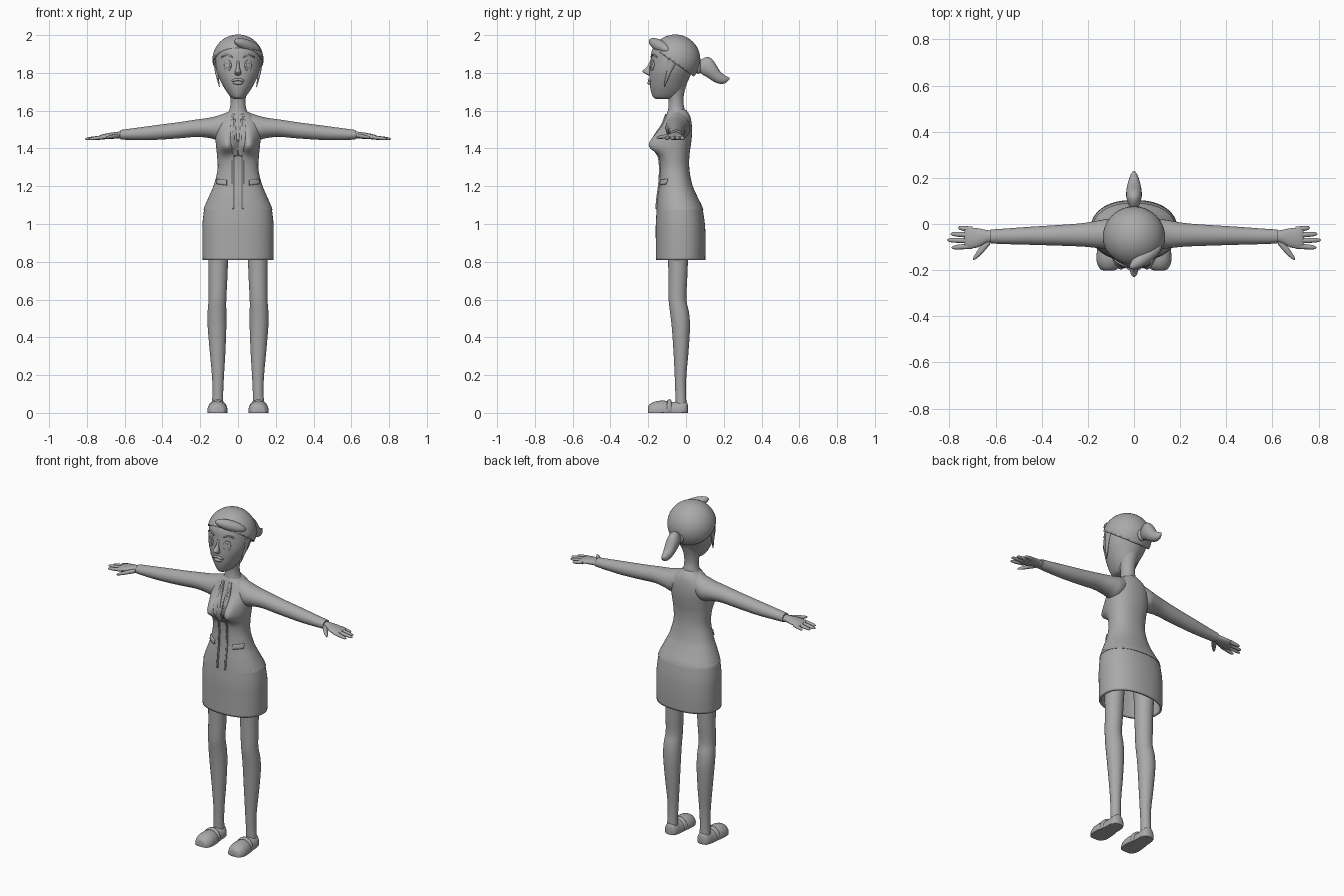
import bpy, bmesh, math
from mathutils import Vector, Matrix
from mathutils.bvhtree import BVHTree

grey = bpy.data.materials.new("plain grey")
grey.diffuse_color = (0.4, 0.4, 0.4, 1)


def finish(name, bm, mirror=False, thick=0, angle=50):
    bmesh.ops.recalc_face_normals(bm, faces=bm.faces)
    me = bpy.data.meshes.new(name)
    bm.to_mesh(me)
    bm.free()
    me.materials.append(grey)
    ob = bpy.data.objects.new(name, me)
    bpy.context.collection.objects.link(ob)
    bpy.ops.object.select_all(action='DESELECT')
    bpy.context.view_layer.objects.active = ob
    ob.select_set(True)
    bpy.ops.object.shade_smooth_by_angle(angle=math.radians(angle))
    if thick:
        mod = ob.modifiers.new("thickness", 'SOLIDIFY')
        mod.thickness, mod.offset = thick, 0
    if mirror:
        ob.modifiers.new("mirror", 'MIRROR')
    return ob


def smooth_rows(rows, steps):
    """Catmull-Rom interpolation of section rows."""
    out, n = [], len(rows)
    for i in range(n - 1):
        p = [rows[max(0, min(n - 1, i + k))] for k in (-1, 0, 1, 2)]
        for s in range(steps):
            t = s / steps
            out.append([0.5 * (2*b + (c-a)*t + (2*a-5*b+4*c-d)*t*t + (3*b-a-3*c+d)*t**3)
                        for a, b, c, d in zip(*p)])
    return out + [list(rows[-1])]


def loft(rows, axis='z', sides=32, steps=5, caps=True, square=1.0, shape=None):
    """Rows are (position, low a, high a, low b, high b) across the axis."""
    bm = bmesh.new()
    rings = []
    for p, a0, a1, b0, b1 in smooth_rows(rows, steps):
        ring = []
        for k in range(sides):
            t = 2 * math.pi * k / sides
            c, s = math.cos(t), math.sin(t)
            a = (a0 + a1) / 2 + (a1 - a0) / 2 * math.copysign(abs(c) ** square, c)
            b = (b0 + b1) / 2 + (b1 - b0) / 2 * math.copysign(abs(s) ** square, s)
            co = Vector({'z': (a, b, p), 'x': (p, a, b), 'y': (a, p, b)}[axis])
            ring.append(bm.verts.new(shape(co) if shape else co))
        rings.append(ring)
    for r, q in zip(rings, rings[1:]):
        for k in range(sides):
            j = (k + 1) % sides
            bm.faces.new((r[k], r[j], q[j], q[k]))
    if caps:
        bm.faces.new(rings[0])
        bm.faces.new(rings[-1])
    return bm


def sym(rows):
    return [(z, -w, w, y0, y1) for z, w, y0, y1 in rows]


def ball(center, radii, rot=(0, 0, 0), seg=24):
    bm = bmesh.new()
    bmesh.ops.create_uvsphere(bm, u_segments=seg, v_segments=seg // 2, radius=1)
    m = Matrix.Translation(center)
    for ang, ax in zip(rot[::-1], 'ZYX'):
        m = m @ Matrix.Rotation(math.radians(ang), 4, ax)
    bm.transform(m @ Matrix.Diagonal((*radii, 1)))
    return bm


def plate(name, tree, outline, n=16, m=6, thick=0.009):
    """Thin mirrored strip laid on a front surface; outline(t) gives its two edge points."""
    bm = bmesh.new()
    grid = []
    for i in range(n + 1):
        (xa, za), (xb, zb) = outline(i / n)
        row = []
        for j in range(m + 1):
            x, z = xa + (xb - xa) * j / m, za + (zb - za) * j / m
            hit = tree.ray_cast(Vector((x, -1, z)), Vector((0, 1, 0)))[0]
            row.append(bm.verts.new((x, (hit.y if hit else -0.1) - 0.002, z)))
        grid.append(row)
    for r, q in zip(grid, grid[1:]):
        for j in range(m):
            bm.faces.new((r[j], r[j + 1], q[j + 1], q[j]))
    return finish(name, bm, True, thick)


# Jacket body with the bust pushed forward
def bust(co):
    if co.y < -0.06:
        dz = co.z - 1.415
        fall = math.exp(-((abs(co.x) - 0.062) / 0.042) ** 2 - (dz / (0.075 if dz > 0 else 0.04)) ** 2)
        co.y -= 0.062 * fall * min(1, (-0.06 - co.y) / 0.04)
    return co


jacket = loft(sym([(1.075, .183, -.157, .092), (1.10, .174, -.155, .083), (1.15, .152, -.15, .058),
                   (1.21, .127, -.142, .033), (1.29, .108, -.138, .018), (1.36, .111, -.142, .018),
                   (1.42, .117, -.145, .026), (1.48, .122, -.138, .032), (1.53, .115, -.122, .03),
                   (1.57, .085, -.108, .022), (1.595, .05, -.098, .008), (1.605, .04, -.09, -.002)]),
              sides=64, square=0.9, shape=bust)
body_tree = BVHTree.FromBMesh(jacket)
finish("jacket", jacket)

# Jacket front edges, lapels and pocket flaps
plate("jacket_front_edge", body_tree, lambda t: ((.022, 1.08 + .49 * t), (.030, 1.08 + .49 * t)), 40, 2)
plate("lapel", body_tree, lambda t: ((.004 + .012 * t, 1.36 + .22 * t),
                                     (.006 + .034 * math.sin(math.pi * (.15 + .6 * t)), 1.36 + .22 * t)), 24)
plate("pocket_flap", body_tree, lambda t: ((.06 + .05 * t, 1.205 + .006 * t), (.06 + .05 * t, 1.232 + .006 * t)), 10, 3)

# Skirt: open tube with wall thickness
finish("skirt", loft(sym([(.81, .181, -.154, .096), (.9, .183, -.154, .098), (1.0, .182, -.154, .094),
                          (1.09, .172, -.148, .08)]), sides=64, caps=False, square=0.88), thick=0.012)

# Neck
finish("neck", loft(sym([(1.57, .06, -.1, 0), (1.61, .044, -.094, -.008), (1.65, .04, -.092, -.014),
                         (1.70, .046, -.1, -.008), (1.76, .06, -.1, .01)])))

# Sleeves
finish("sleeve", loft([(.04, -.10, .01, 1.47, 1.597), (.10, -.108, .022, 1.445, 1.576),
                       (.15, -.105, .016, 1.455, 1.563), (.22, -.098, .004, 1.461, 1.553),
                       (.32, -.094, -.004, 1.453, 1.538), (.45, -.09, -.012, 1.445, 1.521),
                       (.56, -.087, -.02, 1.445, 1.506), (.622, -.084, -.024, 1.447, 1.498)], 'x'), True)

# Hands: palm, four fingers and thumb
finish("palm", loft([(.60, -.077, -.03, 1.452, 1.49), (.64, -.083, -.026, 1.452, 1.488),
                     (.68, -.102, -.018, 1.45, 1.482), (.72, -.106, -.016, 1.448, 1.474),
                     (.735, -.1, -.022, 1.45, 1.466)], 'x', 20, 4), True)
for i, (y0, y1, tip) in enumerate([(-.024, -.016, .762), (-.048, -.043, .795),
                                   (-.072, -.07, .81), (-.095, -.102, .79)]):
    rows = []
    for t, r in [(0, .012), (.4, .0115), (.8, .0095), (.95, .006), (1, .001)]:
        x, y, z = .70 + (tip - .70) * t, y0 + (y1 - y0) * t, 1.461 - .011 * t
        rows.append((x, y - r, y + r, z - r * .85, z + r * .85))
    finish(f"finger_{i + 1}", loft(rows, 'x', 12, 3), True)
finish("thumb", loft([(.625, -.09, -.055, 1.456, 1.48), (.655, -.125, -.082, 1.453, 1.475),
                      (.68, -.148, -.118, 1.451, 1.469), (.695, -.157, -.142, 1.452, 1.463),
                      (.698, -.154, -.15, 1.456, 1.459)], 'x', 12, 4), True)

# Legs
finish("leg", loft([(.05, .078, .138, -.055, .002), (.12, .078, .135, -.057, 0), (.2, .074, .138, -.06, .002),
                    (.32, .067, .149, -.066, .013), (.45, .062, .16, -.075, .021), (.53, .062, .161, -.084, .016),
                    (.6, .062, .156, -.092, .002), (.7, .057, .156, -.093, .006), (.82, .052, .157, -.095, .012),
                    (1.0, .045, .16, -.1, .03)]), True)


# Shoes: flattened below, plus a strap across the instep
def ground(co):
    co.z = max(co.z, 0)
    return co


finish("shoe", loft([(-.202, .095, .125, 0, .02), (-.195, .072, .146, -.03, .043), (-.165, .057, .161, -.04, .06),
                     (-.12, .056, .161, -.04, .065), (-.07, .064, .153, -.04, .058), (-.02, .067, .148, -.04, .066),
                     (.002, .077, .138, -.03, .062), (.01, .095, .12, 0, .04)], 'y', 28, 5, shape=ground), True)
finish("shoe_strap", loft([(-.10, .06, .156, -.02, .062), (-.096, .057, .159, -.03, .07),
                           (-.08, .059, .157, -.03, .07), (-.076, .063, .153, -.02, .06)],
                          'y', 28, 2, shape=ground), True)

# Head
head = loft(sym([(1.662, .02, -.158, -.07), (1.672, .038, -.174, -.045), (1.70, .06, -.185, -.018),
                 (1.74, .084, -.192, .002), (1.80, .111, -.194, .03), (1.86, .121, -.188, .05),
                 (1.92, .113, -.18, .046), (1.965, .08, -.148, .01), (1.985, .04, -.1, -.03)]), sides=48)
face_tree = BVHTree.FromBMesh(head)
finish("head", head)


# Face: nose, lips, eyes and brows
finish("nose", loft([(1.785, -.006, .006, -.195, -.186), (1.795, -.017, .017, -.216, -.18),
                     (1.81, -.015, .015, -.23, -.18), (1.83, -.009, .009, -.208, -.18),
                     (1.865, -.006, .006, -.19, -.18)], 'z', 16, 4))
finish("upper_lip", ball((.013, -.189, 1.762), (.022, .013, .008), (0, 12, 15)), True)
finish("lower_lip", ball((0, -.191, 1.747), (.026, .013, .01)))


def disc(cx, cz, rx, rz):
    return lambda t: ((cx - rx * math.sin(math.pi * t) - 1e-4, cz - rz * math.cos(math.pi * t)),
                      (cx + rx * math.sin(math.pi * t) + 1e-4, cz - rz * math.cos(math.pi * t)))


plate("eye", face_tree, disc(.053, 1.84, .018, .028))
plate("pupil", face_tree, disc(.05, 1.84, .009, .016), thick=.014)
plate("brow", face_tree, lambda t: ((.03 + .055 * t, 1.88 + .012 * math.sin(math.pi * t)),
                                    (.03 + .055 * t, 1.887 + .012 * math.sin(math.pi * t))), 12, 2)

# Hair cap, cut along a sloping hairline
cap = ball((0, -.057, 1.87), (.13, .128, .128), seg=48)
bmesh.ops.bisect_plane(cap, geom=cap.verts[:] + cap.edges[:] + cap.faces[:], plane_co=(0, -.19, 1.945),
                       plane_no=Vector((0, .17, .24)).normalized(), clear_inner=True)
finish("hair_cap", cap, thick=.01)

# Swept fringe and side locks
finish("fringe", ball((.05, -.142, 1.945), (.088, .03, .03), (0, 18, 36)))
finish("side_lock", loft([(1.725, .096, .1, -.118, -.114), (1.76, .1, .11, -.112, -.098),
                          (1.81, .108, .123, -.102, -.075), (1.87, .115, .13, -.1, -.04)], 'z', 12), True)

# Ponytail and its tie
finish("hair_tie", loft(sym([(.055, .022, 1.80, 1.862), (.068, .03, 1.795, 1.868),
                             (.078, .022, 1.802, 1.86)]), 'y', 20))
finish("ponytail", loft(sym([(.065, .014, 1.812, 1.852), (.085, .024, 1.793, 1.873), (.115, .033, 1.775, 1.884),
                             (.145, .033, 1.755, 1.865), (.18, .026, 1.742, 1.81), (.21, .016, 1.747, 1.785),
                             (.23, .003, 1.766, 1.775)]), 'y', 24))
